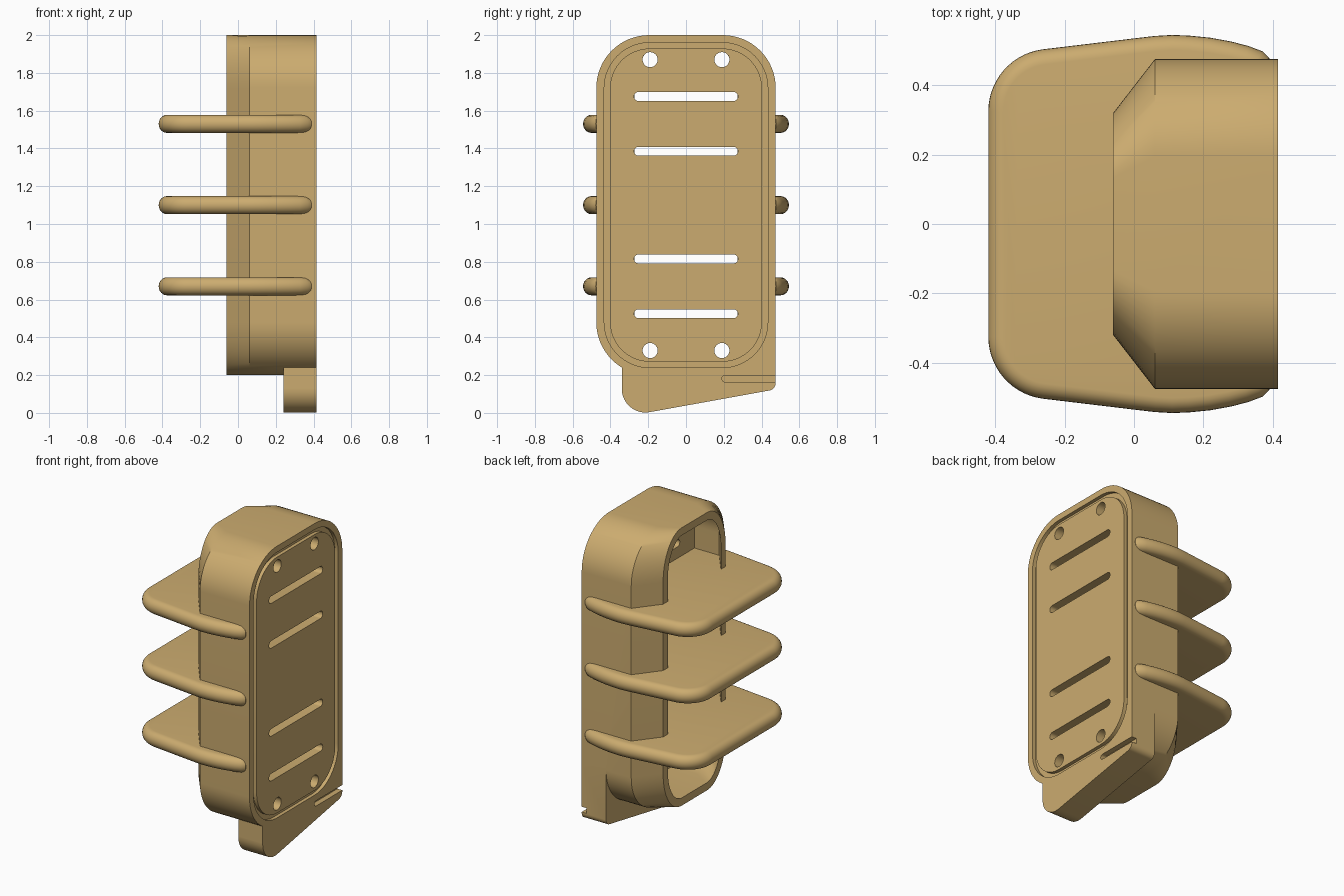
import bpy, bmesh, math

if "Cube" in bpy.data.objects:
    bpy.data.objects.remove(bpy.data.objects["Cube"])

tan = bpy.data.materials.new("tan_plastic")
tan.diffuse_color = (0.60, 0.41, 0.16, 1)
tan.use_nodes = True
tan.node_tree.nodes["Principled BSDF"].inputs["Base Color"].default_value = tan.diffuse_color

ZC = 1.1  # height of the housing centre


def arc(cy, cz, ry, rz, a0, a1, n):
    return [(cy + ry * math.cos(math.radians(a0 + (a1 - a0) * i / n)),
             cz + rz * math.sin(math.radians(a0 + (a1 - a0) * i / n))) for i in range(n + 1)]


def rounded(hy, hz, r, cy=0, cz=ZC, n=16):
    """Rounded rectangle in the y-z plane."""
    pts = []
    for k, (sy, sz) in enumerate([(1, 1), (-1, 1), (-1, -1), (1, -1)]):
        pts += arc(cy + sy * (hy - r), cz + sz * (hz - r), r, r, 90 * k, 90 * k + 90, n)
    out = []
    for p in pts:  # drop doubled points where arcs meet
        if not out or math.dist(p, out[-1]) > 1e-5:
            out.append(p)
    if math.dist(out[0], out[-1]) < 1e-5:
        out.pop()
    return out


def loft(name, rings):
    """Closed solid through rings that share one point count."""
    bm = bmesh.new()
    loops = [[bm.verts.new(p) for p in ring] for ring in rings]
    n = len(loops[0])
    for a, b in zip(loops, loops[1:]):
        for i in range(n):
            j = (i + 1) % n
            bm.faces.new((a[i], a[j], b[j], b[i]))
    bm.faces.new(loops[0])
    bm.faces.new(loops[-1])
    bmesh.ops.recalc_face_normals(bm, faces=bm.faces)
    me = bpy.data.meshes.new(name)
    bm.to_mesh(me)
    bm.free()
    me.materials.append(tan)
    ob = bpy.data.objects.new(name, me)
    bpy.context.collection.objects.link(ob)
    return ob


def prism(name, pts, x0, x1):
    return loft(name, [[(x, y, z) for y, z in pts] for x in (x0, x1)])


def activate(ob):
    bpy.ops.object.select_all(action='DESELECT')
    ob.select_set(True)
    bpy.context.view_layer.objects.active = ob


def combine(ob, other, op='DIFFERENCE'):
    m = ob.modifiers.new("bool", 'BOOLEAN')
    m.operation, m.solver, m.object = op, 'EXACT', other
    activate(ob)
    bpy.ops.object.modifier_apply(modifier=m.name)
    bpy.data.objects.remove(other)


def smooth(ob):
    activate(ob)
    bpy.ops.object.shade_smooth_by_angle(angle=math.radians(30))


def section(pts, x, s=1.0):
    return [(x, y * s, z) for y, z in pts]


# housing: rounded box whose open front narrows in width
outer = rounded(0.475, 0.9, 0.28)
housing = loft("housing", [section(outer, 0.415), section(outer, 0.06),
                           section(outer, -0.06, 0.674)])

# foot: slanted tab below the back plate
foot_pts = ([(-0.34, 0.40), (-0.34, 0.13)] + arc(-0.215, 0.127, 0.125, 0.125, 180, 280, 12)
            + arc(0.435, 0.158, 0.04, 0.04, 280, 360, 6) + [(0.475, 0.5)])
combine(housing, prism("foot", foot_pts, 0.24, 0.415), 'UNION')

# hollow inside, open to the front
inner = rounded(0.425, 0.85, 0.23)
combine(housing, loft("cavity", [section(inner, 0.237), section(inner, 0.06),
                                 section(inner, -0.06, 0.64), section(inner, -0.08, 0.58)]))

# seal groove around the back plate
ring = prism("groove", rounded(0.433, 0.86, 0.24), 0.392, 0.45)
combine(ring, prism("groove_core", rounded(0.402, 0.829, 0.21), 0.35, 0.5))
combine(housing, ring)

# screw holes and vent slots
for z in (0.33, 1.87):
    for y in (-0.19, 0.19):
        combine(housing, prism("hole", arc(y, z, 0.04, 0.04, 0, 345, 23), 0.1, 0.5))
for z in (0.525, 0.815, 1.385, 1.675):
    combine(housing, prism("slot", rounded(0.275, 0.0235, 0.0234, 0, z, 6), 0.1, 0.5))

# narrow cable slot in the foot
combine(housing, prism("foot_slot", rounded(0.2, 0.017, 0.0165, 0.39, 0.181, 5), 0.38, 0.5))
smooth(housing)

# shelves: outline from above with a full round edge
half = [(0.39, 0.478), (0.37, 0.498), (0.33, 0.513), (0.28, 0.526), (0.22, 0.537),
        (0.16, 0.543), (0.11, 0.545), (0.06, 0.542), (0.0, 0.535)]
half += arc(-0.24, 0.325, 0.18, 0.18, 98, 180, 14)
outline = half + [(x, -y) for x, y in reversed(half)]


def inset(pts, d):
    """Mitred inset of a counter-clockwise outline."""
    res = []
    n = len(pts)
    for i in range(n):
        (ax, ay), (bx, by), (cx, cy) = pts[i - 1], pts[i], pts[(i + 1) % n]
        l1, l2 = math.dist((ax, ay), (bx, by)), math.dist((bx, by), (cx, cy))
        n1 = (-(by - ay) / l1, (bx - ax) / l1)
        n2 = (-(cy - by) / l2, (cx - bx) / l2)
        k = d / (1 + n1[0] * n2[0] + n1[1] * n2[1])
        res.append((bx + k * (n1[0] + n2[0]), by + k * (n1[1] + n2[1])))
    return res


R = 0.0475
for name, z in (("lower_shelf", 0.67), ("middle_shelf", 1.10), ("upper_shelf", 1.53)):
    rings = []
    for i in range(13):
        a = math.radians(-90 + 15 * i)
        rings.append([(x, y, z + R * math.sin(a))
                      for x, y in inset(outline, 0.92 * R * (1 - math.cos(a)))])
    smooth(loft(name, rings))
